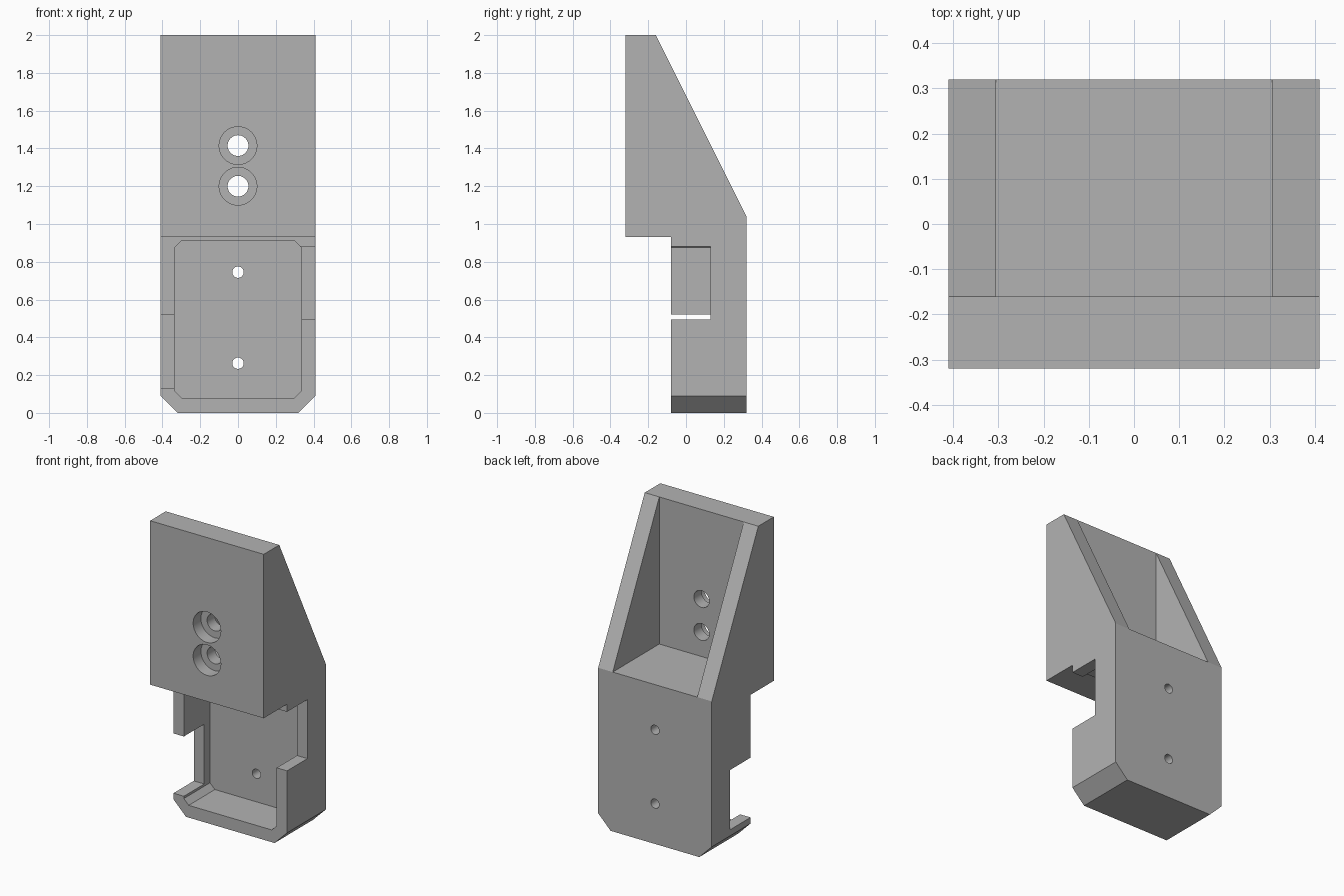
import bpy, bmesh
from math import radians
from mathutils import Matrix, Vector

cube = bpy.data.objects.get("Cube")
if cube:
    bpy.data.objects.remove(cube, do_unlink=True)

grey = bpy.data.materials.new("plain_grey")
grey.use_nodes = True
colour = (0.45, 0.45, 0.45, 1)
grey.diffuse_color = colour
grey.node_tree.nodes["Principled BSDF"].inputs["Base Color"].default_value = colour


def make_object(name, bm):
    bmesh.ops.recalc_face_normals(bm, faces=bm.faces)
    mesh = bpy.data.meshes.new(name)
    bm.to_mesh(mesh)
    bm.free()
    mesh.materials.append(grey)
    obj = bpy.data.objects.new(name, mesh)
    bpy.context.collection.objects.link(obj)
    return obj


def prism(name, points, push):
    """Extrude a flat outline of 3D points along a vector."""
    bm = bmesh.new()
    face = bm.faces.new([bm.verts.new(p) for p in points])
    new = bmesh.ops.extrude_face_region(bm, geom=[face])["geom"]
    bmesh.ops.translate(bm, vec=Vector(push),
                        verts=[v for v in new if isinstance(v, bmesh.types.BMVert)])
    return make_object(name, bm)


def box(name, x0, x1, y0, y1, z0, z1):
    return prism(name, [(x0, y0, z0), (x1, y0, z0), (x1, y0, z1), (x0, y0, z1)],
                 (0, y1 - y0, 0))


def bore(name, radius, y0, y1, z):
    bm = bmesh.new()
    place = Matrix.Translation((0, (y0 + y1) / 2, z)) @ Matrix.Rotation(radians(90), 4, "X")
    bmesh.ops.create_cone(bm, cap_ends=True, segments=40, radius1=radius,
                          radius2=radius, depth=y1 - y0, matrix=place)
    return make_object(name, bm)


def cut(body, cutter):
    """Subtract the cutter for good, then drop it."""
    mod = body.modifiers.new("cut", "BOOLEAN")
    mod.operation, mod.solver, mod.object = "DIFFERENCE", "EXACT", cutter
    bpy.context.view_layer.update()
    graph = bpy.context.evaluated_depsgraph_get()
    mesh = bpy.data.meshes.new_from_object(body.evaluated_get(graph))
    body.modifiers.clear()
    body.data = mesh
    bpy.data.objects.remove(cutter, do_unlink=True)


W, BACK, FACE = 0.41, 0.32, -0.08

# Body: side profile with overhanging head and sloped back
side = [(-BACK, 2), (-0.16, 2), (BACK, 1.04), (BACK, 0),
        (FACE, 0), (FACE, 0.93), (-BACK, 0.93)]
body = prism("bracket_body", [(-W, y, z) for y, z in side], (2 * W, 0, 0))

# Chamfered lower corners
for s in (-1, 1):
    cut(body, prism("corner_cutter",
                    [(s * 0.32, -1, 0), (s * 0.51, -1, 0.19), (s * 0.51, -1, -0.1),
                     (s * 0.32, -1, -0.1)], (0, 2, 0)))

# Open cavity behind the head
cut(body, box("cavity_cutter", -0.305, 0.305, -0.16, 1, 1.04, 3))

# Front pocket with clipped corners
px, lo, hi, c = 0.335, 0.08, 0.91, 0.035
outline = [(-px, lo + c), (-px + c, lo), (px - c, lo), (px, lo + c),
           (px, hi - c), (px - c, hi), (-px + c, hi), (-px, hi - c)]
cut(body, prism("pocket_cutter", [(x, FACE - 0.1, z) for x, z in outline],
                (0, 0.19 - FACE + 0.1, 0)))

# Staggered side notches
cut(body, box("left_notch_cutter", 0.33, 0.6, FACE - 0.1, 0.13, 0.495, 0.88))
cut(body, box("right_notch_cutter", -0.6, -0.33, FACE - 0.1, 0.13, 0.13, 0.52))

# Counterbored holes in the head
for z in (1.2, 1.415):
    cut(body, bore("counterbore_cutter", 0.1, -0.5, -0.24, z))
    cut(body, bore("bolt_hole_cutter", 0.055, -0.5, 0, z))

# Small screw holes through the pocket floor
for z in (0.263, 0.745):
    cut(body, bore("screw_hole_cutter", 0.03, 0.1, 0.5, z))

# Smooth bores, sharp edges elsewhere
bpy.ops.object.select_all(action="DESELECT")
body.select_set(True)
bpy.context.view_layer.objects.active = body
bpy.ops.object.shade_smooth_by_angle(angle=radians(25))
